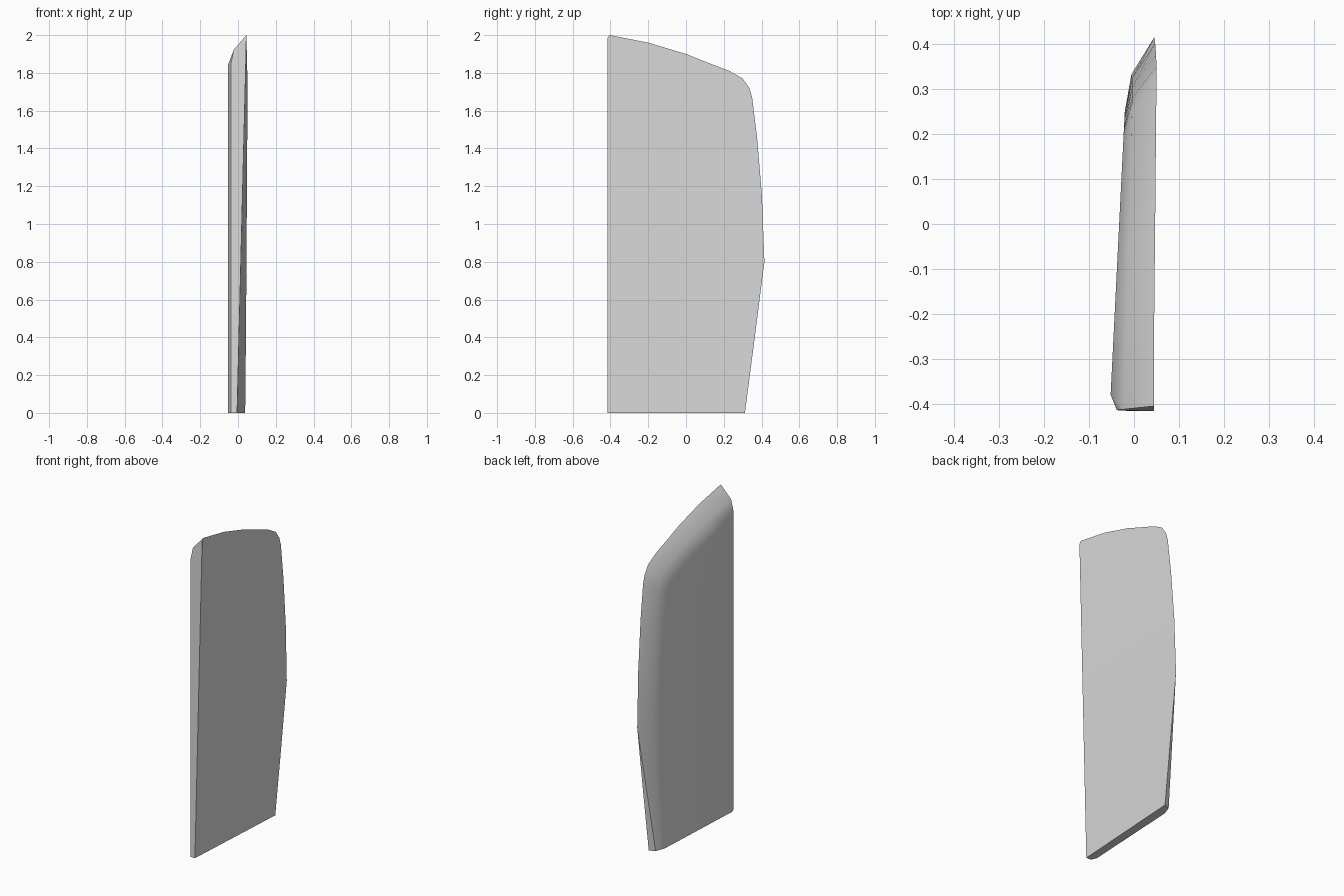
import bpy, bmesh, math
from mathutils import Vector

if "Cube" in bpy.data.objects:
    bpy.data.objects.remove(bpy.data.objects["Cube"], do_unlink=True)

# Single plain grey
grey = bpy.data.materials.new("plain_grey")
grey.use_nodes = True
grey.diffuse_color = (0.7, 0.7, 0.7, 1)
grey.node_tree.nodes["Principled BSDF"].inputs["Base Color"].default_value = (0.7, 0.7, 0.7, 1)

# Rim of the left face (x, y, z), from rear bottom over the rear edge to the front top
outer = [Vector(p) for p in (
    (.038, .312, 0), (.042, .364, .4), (.045, .415, .8), (.047, .402, 1.15),
    (.049, .377, 1.45), (.05, .35, 1.67), (.05, .335, 1.72), (.05, .3, 1.77),
    (.049, .23, 1.81), (.048, .1, 1.86), (.047, 0, 1.9), (.045, -.2, 1.96),
    (.044, -.405, 2))]

# Matching border (y, z) of the right face, which lies on a slanted plane
border = [(.24, 0), (.25, .4), (.25, .8), (.245, 1.15), (.23, 1.42), (.21, 1.58),
          (.2, 1.61), (.18, 1.64), (.13, 1.67), (.05, 1.71), (-.03, 1.745),
          (-.2, 1.8), (-.38, 1.845)]
inner = [Vector((-.052 + .05 * (y + .38), y, z)) for y, z in border]

# Lower rear facet: a ridge that tapers into the rim at the widest point
ridge = [p.copy() for p in outer]
ridge[0] = Vector((0, .298, 0))
ridge[1] = (ridge[0] + outer[2]) / 2

# Crown of the rounded bevel
crown = []
for i, (a, b) in enumerate(zip(ridge, inner)):
    crown.append((a + b) / 2 - Vector((.018 * min(i / 2, 1), 0, 0)))
crown[-1].y = -.412

# Vertical lines along the front: twisted left edge, and rounded right corner
front_left = [Vector((-.005 + .0247 * p.z, -.416, p.z * .992)) for p in outer]
front_corner = [Vector((-.038, -.414, p.z)) for p in inner]
front_right = [Vector((-.052, -.38, p.z)) for p in inner]

bm = bmesh.new()


def verts(points):
    return [bm.verts.new(p) for p in points]


def strip(a, b):
    for i in range(len(a) - 1):
        bm.faces.new((a[i], a[i + 1], b[i + 1], b[i]))


rows = [verts(r) for r in (front_left, outer, ridge, crown, inner, front_right, front_corner)]
for a, b in zip(rows, rows[1:]):
    strip(a, b)

# Flat front edge, its rounded tip and the base
fl, out, rid, cro, inn, fr, fc = rows
bm.faces.new(fl + [out[-1], cro[-1]] + fc[::-1])
bm.faces.new((cro[-1], inn[-1], fc[-1]))
bm.faces.new([r[0] for r in rows])

bmesh.ops.remove_doubles(bm, verts=bm.verts, dist=.0005)
bmesh.ops.dissolve_degenerate(bm, edges=bm.edges, dist=.0002)
bmesh.ops.recalc_face_normals(bm, faces=bm.faces)

mesh = bpy.data.meshes.new("panel")
bm.to_mesh(mesh)
bm.free()
mesh.materials.append(grey)
panel = bpy.data.objects.new("panel", mesh)
bpy.context.collection.objects.link(panel)

bpy.ops.object.select_all(action='DESELECT')
panel.select_set(True)
bpy.context.view_layer.objects.active = panel
bpy.ops.object.shade_smooth_by_angle(angle=math.radians(30))
